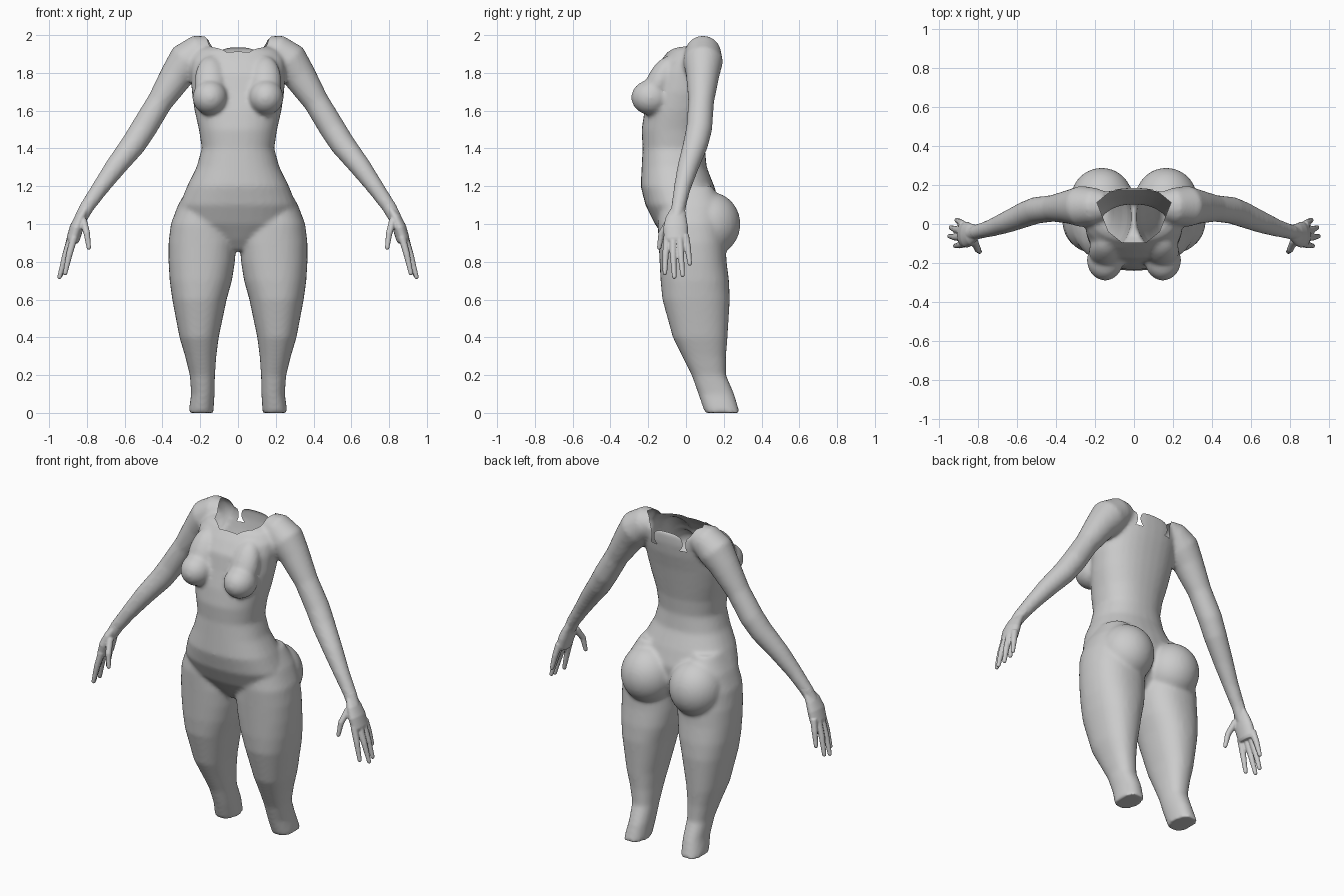
import bpy, bmesh, math
from mathutils import Vector, Matrix

cube = bpy.data.objects.get("Cube")
if cube:
    bpy.data.objects.remove(cube)

grey = bpy.data.materials.new("matte grey")
grey.use_nodes = True
grey.diffuse_color = (0.6, 0.6, 0.6, 1)
grey.node_tree.nodes["Principled BSDF"].inputs["Base Color"].default_value = (0.6, 0.6, 0.6, 1)
grey.node_tree.nodes["Principled BSDF"].inputs["Roughness"].default_value = 0.7
SIDES = 32


def skin(bm, rings):
    """Join rings of points into a closed tube."""
    loops = [[bm.verts.new(p) for p in ring] for ring in rings]
    for a, b in zip(loops, loops[1:]):
        for i in range(len(a)):
            j = (i + 1) % len(a)
            bm.faces.new((a[i], a[j], b[j], b[i]))
    bm.faces.new(loops[0])
    bm.faces.new(loops[-1])


def stack(bm, sections):
    """Level sections: height, x range, y range."""
    rings = []
    for z, x0, x1, y0, y1 in sections:
        ring = []
        for i in range(SIDES):
            a = math.tau * i / SIDES
            c, s = math.cos(a), math.sin(a)
            c = math.copysign(abs(c) ** 0.88, c)
            s = math.copysign(abs(s) ** 0.88, s)
            ring.append(((x0 + x1 + (x1 - x0) * c) / 2, (y0 + y1 + (y1 - y0) * s) / 2, z))
        rings.append(ring)
    skin(bm, rings)


def limb(bm, side, path, flat=1.0):
    """Round tube along a path of x, y, z, radius; flat squeezes it across."""
    pts = [Vector((side * x, y, z)) for x, y, z, r in path]
    rings = []
    for k, p in enumerate(pts):
        d = (pts[min(k + 1, len(pts) - 1)] - pts[max(k - 1, 0)]).normalized()
        u = d.cross(Vector((0, 1, 0))).normalized()
        v = d.cross(u)
        r = path[k][3]
        rings.append([p + u * r * flat * math.cos(math.tau * i / SIDES)
                      + v * r * math.sin(math.tau * i / SIDES) for i in range(SIDES)])
    skin(bm, rings)


def ball(bm, centre, radii, tilt=0):
    m = Matrix.Translation(centre) @ Matrix.Rotation(tilt, 4, "X") @ Matrix.Diagonal((*radii, 1))
    bmesh.ops.create_uvsphere(bm, u_segments=32, v_segments=20, radius=1, matrix=m)


def fuse(name, bm, voxel, rounds):
    """Melt overlapping volumes into one smooth skin."""
    bmesh.ops.recalc_face_normals(bm, faces=bm.faces)
    mesh = bpy.data.meshes.new(name)
    bm.to_mesh(mesh)
    bm.free()
    ob = bpy.data.objects.new(name, mesh)
    bpy.context.collection.objects.link(ob)
    rem = ob.modifiers.new("melt", "REMESH")
    rem.mode, rem.voxel_size = "VOXEL", voxel
    smooth = ob.modifiers.new("soften", "SMOOTH")
    smooth.factor, smooth.iterations = 0.5, rounds
    bpy.context.view_layer.update()
    ob.data = bpy.data.meshes.new_from_object(ob.evaluated_get(bpy.context.evaluated_depsgraph_get()))
    ob.modifiers.clear()
    ob.data.materials.clear()
    ob.data.materials.append(grey)
    ob.data.polygons.foreach_set("use_smooth", [True] * len(ob.data.polygons))
    return ob


# Torso from crotch to collar
body = bmesh.new()
stack(body, [(z, -w, w, f, b) for z, w, f, b in (
    (0.86, 0.05, -0.06, 0.10), (0.92, 0.16, -0.11, 0.14), (1.0, 0.29, -0.165, 0.17),
    (1.1, 0.31, -0.215, 0.18), (1.2, 0.27, -0.24, 0.15), (1.3, 0.22, -0.235, 0.11),
    (1.4, 0.192, -0.23, 0.10), (1.5, 0.207, -0.235, 0.11), (1.6, 0.23, -0.22, 0.13),
    (1.7, 0.245, -0.195, 0.15), (1.8, 0.25, -0.175, 0.175), (1.87, 0.25, -0.13, 0.185),
    (1.92, 0.22, -0.09, 0.185), (1.94, 0.18, -0.06, 0.18))])

for s in (-1, 1):
    # Leg
    stack(body, [(z, *sorted((s * i, s * o)), f, b) for z, i, o, f, b in (
        (0.0, 0.13, 0.262, 0.10, 0.285), (0.1, 0.124, 0.248, 0.065, 0.255),
        (0.2, 0.122, 0.255, 0.03, 0.212), (0.3, 0.115, 0.28, -0.02, 0.212),
        (0.4, 0.102, 0.31, -0.07, 0.22), (0.6, 0.06, 0.348, -0.125, 0.232),
        (0.7, 0.032, 0.362, -0.135, 0.228), (0.8, 0.016, 0.368, -0.14, 0.215),
        (0.9, 0.01, 0.368, -0.145, 0.21), (1.0, 0.03, 0.356, -0.15, 0.20),
        (1.1, 0.07, 0.318, -0.14, 0.19), (1.2, 0.1, 0.26, -0.1, 0.14))])
    # Buttock and breast
    ball(body, (s * 0.165, 0.125, 1.0), (0.16, 0.163, 0.17))
    ball(body, (s * 0.148, -0.185, 1.67), (0.093, 0.105, 0.093))
    ball(body, (s * 0.145, -0.14, 1.75), (0.085, 0.07, 0.15), -0.45)
    # Shoulder and arm
    limb(body, s, [
        (0.14, 0.09, 1.92, 0.075), (0.20, 0.09, 1.91, 0.095), (0.27, 0.09, 1.86, 0.105),
        (0.325, 0.088, 1.785, 0.088), (0.415, 0.08, 1.645, 0.068), (0.50, 0.07, 1.505, 0.069),
        (0.555, 0.05, 1.42, 0.066), (0.65, 0.01, 1.30, 0.056), (0.73, -0.02, 1.19, 0.045),
        (0.80, -0.04, 1.09, 0.038), (0.82, -0.045, 1.06, 0.036)])
body = fuse("body", body, 0.012, 7)

# Neck opening, cut straight down through the collar
rim = [Vector(p) for p in ((0.19, 0.11), (0.11, 0.175), (-0.11, 0.175),
                           (-0.19, 0.11), (-0.13, -0.04), (-0.06, -0.095),
                           (0.06, -0.095), (0.13, -0.04))]
edges = [(a, Vector((a.y - b.y, b.x - a.x))) for a, b in zip(rim, rim[1:] + rim[:1])]
bm = bmesh.new()
bm.from_mesh(body.data)
for a, n in edges:
    top = [f for f in bm.faces if f.calc_center_median().z > 1.82]
    geom = set(top) | {e for f in top for e in f.edges} | {v for f in top for v in f.verts}
    bmesh.ops.bisect_plane(bm, geom=list(geom), dist=1e-5, plane_co=(*a, 0), plane_no=(*n, 0))
hole = []
for f in bm.faces:
    c = f.calc_center_median()
    if c.z > 1.84 and all((c.xy - a).dot(n) > 0 for a, n in edges):
        hole.append(f)
bmesh.ops.delete(bm, geom=hole, context="FACES")
bm.to_mesh(body.data)
bm.free()

# Hands
fingers = {
    "index": ((0.868, -0.10, 0.93), (0.893, -0.108, 0.84), (0.915, -0.112, 0.74)),
    "middle": ((0.882, -0.068, 0.93), (0.915, -0.068, 0.83), (0.945, -0.062, 0.72)),
    "ring": ((0.885, -0.034, 0.93), (0.915, -0.027, 0.83), (0.938, -0.018, 0.73)),
    "little": ((0.875, -0.004, 0.94), (0.892, 0.010, 0.87), (0.908, 0.02, 0.79)),
    "thumb": ((0.82, -0.085, 1.02), (0.80, -0.13, 0.95), (0.79, -0.142, 0.875)),
}
for s, label in ((1, "left"), (-1, "right")):
    hand = bmesh.new()
    limb(hand, s, [(0.775, -0.03, 1.125, 0.036), (0.81, -0.042, 1.075, 0.039),
                   (0.835, -0.052, 1.03, 0.056), (0.855, -0.055, 0.98, 0.066),
                   (0.873, -0.052, 0.92, 0.064), (0.878, -0.052, 0.905, 0.055)], 0.55)
    limb(hand, s, [(0.77, -0.03, 1.13, 0.036), (0.80, -0.04, 1.09, 0.037),
                   (0.83, -0.05, 1.035, 0.034), (0.85, -0.055, 0.99, 0.028)])
    for joints in fingers.values():
        limb(hand, s, [(*p, r) for p, r in zip(joints, (0.020, 0.017, 0.012))])
        ball(hand, (s * joints[2][0], *joints[2][1:]), (0.012, 0.012, 0.012))
    fuse(label + "_hand", hand, 0.005, 4)
